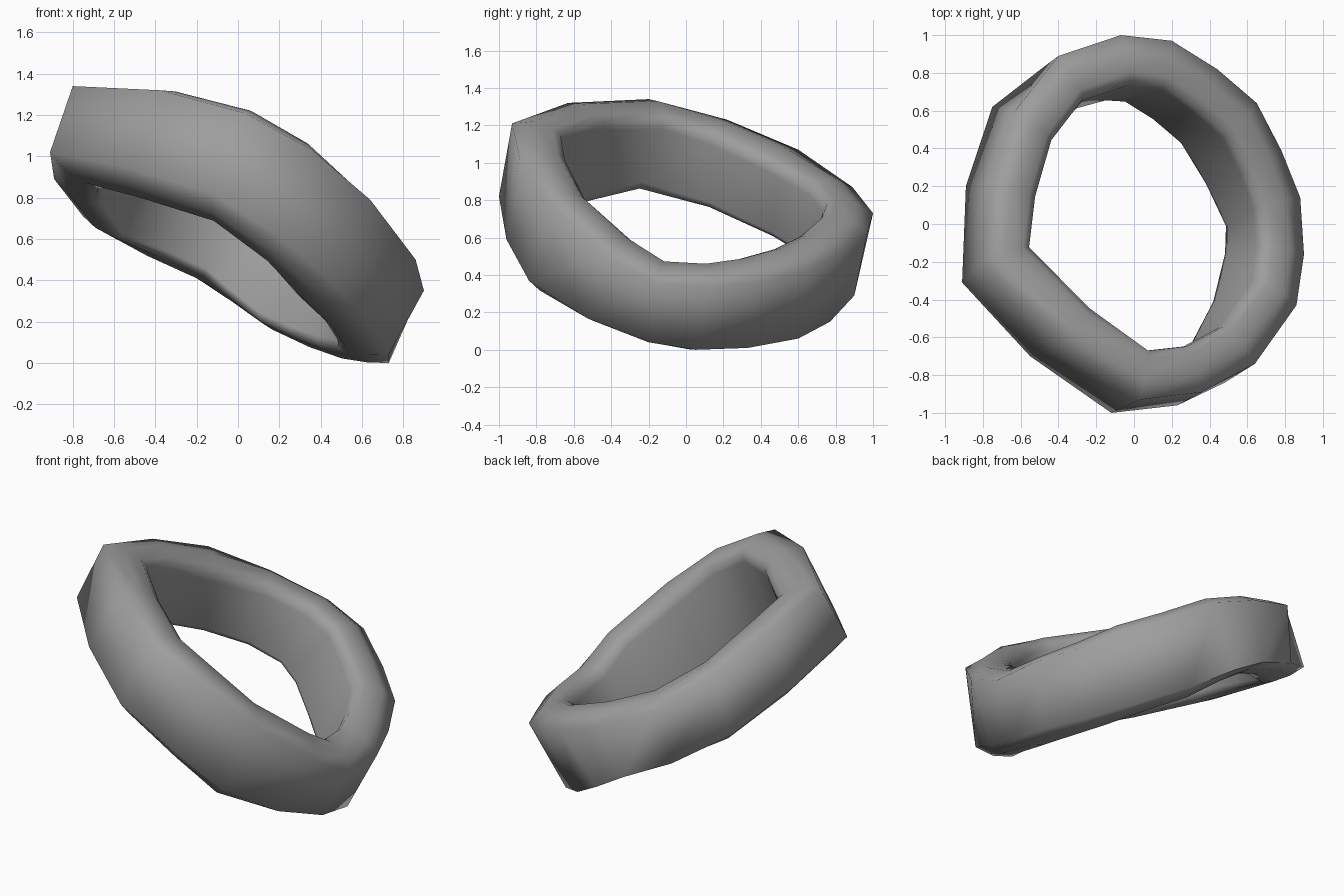
import bpy
import bmesh
from mathutils import Vector

cube = bpy.data.objects.get("Cube")
if cube:
    bpy.data.objects.remove(cube, do_unlink=True)

# Stations round the band: lower and upper edge of its outer wall
LOWER = [(.73, -.2, .04), (.73, .05, 0), (.59, .33, .01), (.42, .6, .06),
         (.22, .77, .15), (0, .9, .29), (-.2, .91, .41), (-.48, .83, .54),
         (-.75, .62, .71), (-.89, .2, .89), (-.91, -.31, 1.02), (-.55, -.7, .95),
         (-.12, -1, .82), (.23, -.96, .59), (.48, -.84, .37), (.65, -.53, .17)]
UPPER = [(.9, -.16, .35), (.88, .14, .34), (.78, .39, .36), (.65, .64, .42),
         (.44, .82, .51), (.2, .97, .63), (-.07, 1, .73), (-.4, .89, .87),
         (-.63, .6, 1.07), (-.75, .22, 1.23), (-.8, -.2, 1.34), (-.38, -.63, 1.32),
         (.03, -.93, 1.21), (.36, -.89, 1.03), (.64, -.74, .79), (.86, -.43, .5)]
THICKNESS = 0.26
# Rim profiles: (share of thickness inward, extension beyond the outer wall)
TOP_RIM = [(0, 0), (.4, .04), (.8, .03), (.97, 0), (1, -.05)]
BOTTOM_RIM = [(0, 0), (.35, .045), (.75, .06), (.97, .045), (1, .01)]


def section(low, high, before, after):
    """Closed cross-section of the band at one station, mitred at the bend."""
    axis = (high - low).normalized()
    travel = before.normalized() + after.normalized()
    inward = axis.cross(travel).normalized() * THICKNESS * 2 / travel.length
    # The lower rim swells towards the front
    swell = 1 - low.y / 2
    top = [high + inward * s + axis * r for s, r in TOP_RIM]
    bottom = [low + inward * s - axis * r * swell for s, r in BOTTOM_RIM]
    return top + bottom[::-1]


# Ring band: bridge the sections into a closed loop
lows = [Vector(p) for p in LOWER]
highs = [Vector(p) for p in UPPER]
middles = [a + b for a, b in zip(lows, highs)]
count = len(lows)
bm = bmesh.new()
loops = []
for i in range(count):
    before = middles[i] - middles[i - 1]
    after = middles[(i + 1) % count] - middles[i]
    points = section(lows[i], highs[i], before, after)
    loops.append([bm.verts.new(p) for p in points])
for i, loop in enumerate(loops):
    following = loops[(i + 1) % count]
    for j in range(len(loop)):
        k = (j + 1) % len(loop)
        bm.faces.new((loop[j], loop[k], following[k], following[j]))
bmesh.ops.recalc_face_normals(bm, faces=bm.faces)
mesh = bpy.data.meshes.new("ring_band")
bm.to_mesh(mesh)
bm.free()
ring = bpy.data.objects.new("ring_band", mesh)
bpy.context.collection.objects.link(ring)

# Plain grey finish
grey = bpy.data.materials.new("plain_grey")
grey.use_nodes = True
colour = (.34, .34, .34, 1)
grey.diffuse_color = colour
grey.node_tree.nodes["Principled BSDF"].inputs["Base Color"].default_value = colour
mesh.materials.append(grey)

# Soft shading
bpy.ops.object.select_all(action='DESELECT')
ring.select_set(True)
bpy.context.view_layer.objects.active = ring
bpy.ops.object.shade_smooth_by_angle(angle=1.3)
